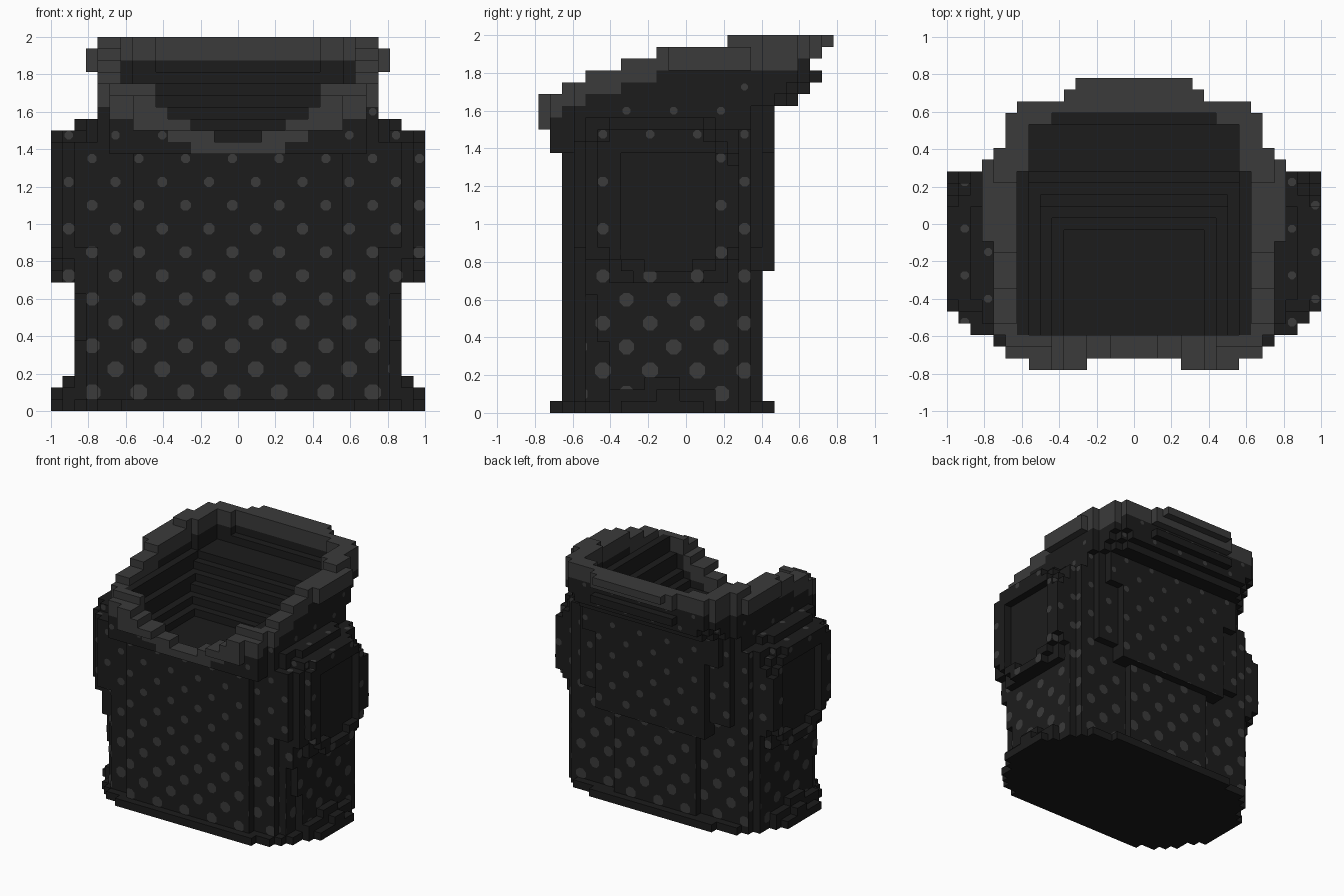
import bpy, bmesh, math
from mathutils import Vector

cube = bpy.data.objects.get("Cube")
if cube:
    bpy.data.objects.remove(cube, do_unlink=True)

U = 1 / 16          # edge of one block
MID = 12.5          # depth of the centre, in blocks


def material(name, value):
    m = bpy.data.materials.new(name)
    m.use_nodes = True
    colour = (value, value, value, 1)
    m.diffuse_color = colour
    m.node_tree.nodes["Principled BSDF"].inputs["Base Color"].default_value = colour
    return m


dark = material("charcoal cloth", 0.0115)
grey = material("grey trim", 0.043)


def slab(hx, y0, y1, z0, z1):
    """Blocks of a box centred on x, with half width hx."""
    return {(x, y, z) for x in range(-hx, hx) for y in range(y0, y1) for z in range(z0, z1)}


def side(x):
    """Distance of a block column from the middle plane."""
    return x if x >= 0 else -x - 1


def stack(widths, y0, z0, z1):
    """One slab per depth row, with the given half widths."""
    cells = set()
    for i, hx in enumerate(widths):
        cells |= slab(hx, y0 + i, y0 + i + 1, z0, z1)
    return cells


# Neck opening: terraces widening upwards
cavity = set()
for z, (hx, back) in enumerate([(6, 12), (7, 13), (8, 14), (8, 15), (9, 16), (9, 17)], 22):
    cavity |= slab(hx, 3, back, z, z + 1)
cavity |= slab(10, 3, 17, 28, 32) | slab(9, 17, 21, 28, 32) | slab(7, 21, 22, 29, 32)


def rim(x, y):
    """Top of the collar: a V in front, rising in steps to the back."""
    a = side(x)
    if y < 3:
        for limit, top in ((2, 23), (4, 24), (6, 25), (7, 26)):
            if a < limit:
                return top
    for limit, top in ((2, 27), (4, 28), (7, 29), (10, 30), (16, 31)):
        if y < limit:
            return top
    return 32


# Collar: grey edge on a dark shell that leans back, narrow at the nape
collar_widths = [9] + [11] * 2 + [12] * 8 + [13] * 7 + [12] + [11] * 3 + [10, 6, 5]
back_limit = {26: 22, 27: 23, 28: 24, 29: 23, 30: 24, 31: 25}
trim, shell = set(), set()
for x, y, z in stack(collar_widths, 0, 22, 32) - cavity:
    top, a = rim(x, y), side(x)
    if z >= top or y >= back_limit.get(z, 20):
        continue
    if a == 12 and z not in (29, 30):
        continue
    if y == 0 and (a < 4 or z < 24):
        continue
    if y > 15 and a > 28 - y + max(0, z - 25):
        continue
    thick = 3 if y == 0 or (y >= 16 and a >= 10) else 2
    is_rim = a >= 10 or y < 3 or y > 20 or (y > 16 and a >= 9)
    if is_rim and z >= top - thick:
        trim.add((x, y, z))
    elif y >= 1:
        shell.add((x, y, z))

# Torso: corners step in further near the bottom
body = stack([9, 12, 13, 13] + [14] * 11 + [13, 6], 2, 0, 24)
body |= slab(14, 5, 6, 6, 24) | slab(14, 4, 5, 10, 13)
# Shoulders
body |= slab(13, 4, 15, 24, 25) | slab(12, 3, 16, 24, 26) | slab(10, 16, 19, 24, 26)
# Raised back yoke, lowest in the middle
body |= slab(11, 18, 19, 14, 24) | slab(8, 18, 20, 12, 26)
body = {c for c in body if c[2] < rim(c[0], c[1])} - cavity

# Flared hem with a small rise at each side
hem = stack([10, 12, 13, 14, 14, 15] + [16] * 7 + [15, 14, 14, 13, 12, 9], 1, 0, 1)
hem |= slab(15, 6, 15, 1, 2) | slab(16, 10, 12, 1, 2) | slab(15, 9, 12, 2, 3)

# Sleeve stumps, rounded on top, with a shallow armhole on each side
recess = slab(16, 7, 15, 13, 22) | slab(16, 9, 13, 12, 13)
recess = {c for c in recess if side(c[0]) == 15}
sleeve_frame = slab(16, 5, 17, 14, 21) | slab(16, 5, 16, 21, 22)
sleeve_frame |= slab(16, 5, 15, 22, 23) | slab(16, 6, 14, 23, 24)
for i in range(3):
    sleeve_frame |= slab(16, 8 - i, 14 + i, 11 + i, 12 + i)
sleeve_frame -= recess
sleeves = sleeve_frame | slab(15, 4, 17, 13, 22) | slab(15, 4, 16, 22, 23) | slab(15, 5, 15, 23, 24)
sleeves |= slab(15, 6, 16, 11, 13) | slab(14, 6, 14, 24, 25) | slab(14, 3, 4, 14, 23)
sleeves = {c for c in sleeves if side(c[0]) >= 12}

shell -= trim
body -= trim | shell
sleeves -= trim | shell | body
hem -= body
solid = trim | shell | body | sleeves | hem

AXES = [Vector(v) for v in ((1, 0, 0), (-1, 0, 0), (0, 1, 0), (0, -1, 0), (0, 0, 1), (0, 0, -1))]


def place(x, y, z):
    return Vector((x * U, (y - MID) * U, z * U))


def exposed(cells):
    """Open block faces as (block, neighbour, normal)."""
    for c in sorted(cells):
        for n in AXES:
            other = tuple(int(a + b) for a, b in zip(c, n))
            if other not in solid:
                yield c, other, n


def tangents(n):
    """Two in-plane axes, right and up, of an upright or flat face."""
    up = Vector((0, 1, 0)) if n.z else Vector((0, 0, 1))
    return up.cross(n), up


def finish(name, bm, mat):
    mesh = bpy.data.meshes.new(name)
    bm.to_mesh(mesh)
    bm.free()
    mesh.materials.append(mat)
    bpy.context.collection.objects.link(bpy.data.objects.new(name, mesh))


def build(name, cells, mat):
    bm = bmesh.new()
    for c, _, n in exposed(cells):
        r, u = tangents(n)
        mid = place(*(a + 0.5 for a in c)) + n * U / 2
        corners = [(-1, -1), (1, -1), (1, 1), (-1, 1)]
        bm.faces.new([bm.verts.new(mid + (r * s + u * t) * U / 2) for s, t in corners])
    bmesh.ops.remove_doubles(bm, verts=bm.verts, dist=U / 50)
    bmesh.ops.dissolve_limit(bm, angle_limit=0.02, verts=bm.verts, edges=bm.edges)
    finish(name, bm, mat)


for name, cells, mat in (("torso", body, dark), ("hem", hem, dark), ("sleeves", sleeves, dark),
                         ("collar_shell", shell, dark), ("collar_trim", trim, grey)):
    build(name, cells, mat)


def clip(poly, axis, sign, limit):
    """Keep the part of a 2D polygon where sign * coordinate < limit."""
    out = []
    for p, q in zip(poly, poly[1:] + poly[:1]):
        a, b = limit - sign * p[axis], limit - sign * q[axis]
        if a >= 0:
            out.append(p)
        if a * b < 0:
            out.append(p.lerp(q, a / (a - b)))
    return out


def has_dots(c, other, n):
    """Cloth faces that carry the pattern."""
    x, y, z = side(c[0]), c[1], c[2]
    if other in cavity or other in recess or z < 1 or n.z < 0:
        return False
    if n.z:
        return z >= 22 and x >= 12
    if n.x:
        return x >= 11 and 4 <= y < 18 and (z < 26 or y > 13)
    return x < 13 or z > 10


# Polka dots: thin discs in staggered rows, shrinking upwards
bm = bmesh.new()
STEP = 0.125
for c, other, n in exposed(body | sleeves | shell):
    if not has_dots(c, other, n):
        continue
    up = tangents(n)[1]
    mid = place(*(a + 0.5 for a in c)) + n * U / 2
    along = Vector((0, 1, 0)) if n.x else Vector((1, 0, 0))
    u, v = mid.dot(along), mid.dot(up)
    radius = 0.049 - 0.017 * mid.z
    first = -0.065 if n.x else -0.03
    row = round((v - 0.1) / STEP)
    for j in (row - 1, row, row + 1):
        start = first + STEP * (j % 2)
        centre = Vector((start + 2 * STEP * round((u - start) / (2 * STEP)) - u, 0.1 + j * STEP - v))
        turns = [math.tau * (i + 0.5) / 8 for i in range(8)]
        poly = [centre + Vector((math.cos(t), math.sin(t))) * radius for t in turns]
        for axis in (0, 1):
            for sign in (-1, 1):
                poly = clip(poly, axis, sign, U / 2)
        if len(poly) < 3:
            continue
        face = bm.faces.new([bm.verts.new(mid + along * p.x + up * p.y + n * 0.003) for p in poly])
        face.normal_update()
        if face.normal.dot(n) < 0:
            face.normal_flip()
finish("polka_dots", bm, grey)
